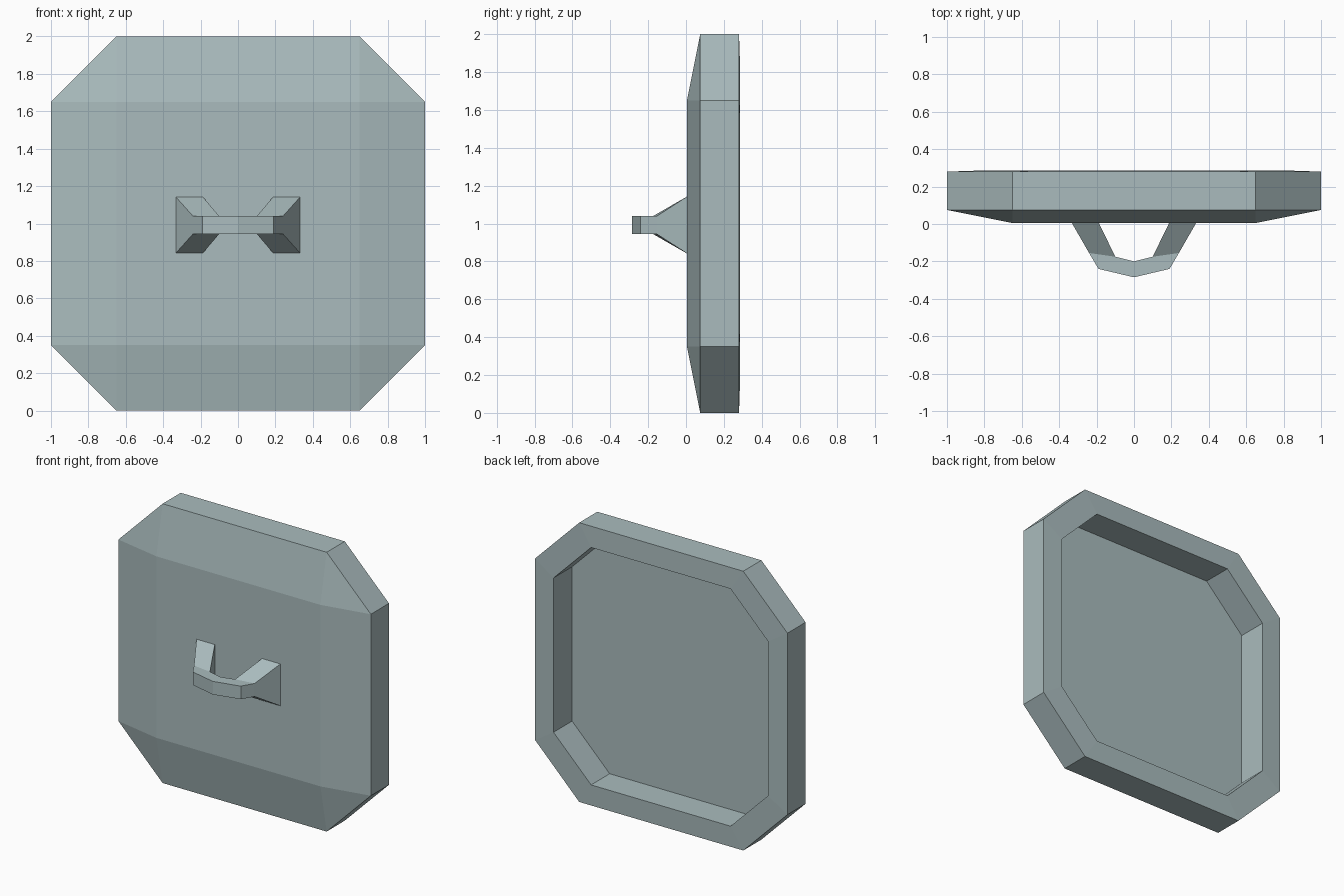
import bpy, bmesh

if "Cube" in bpy.data.objects:
    bpy.data.objects.remove(bpy.data.objects["Cube"])

grey = bpy.data.materials.new("blue grey metal")
grey.diffuse_color = (0.40, 0.50, 0.51, 1)
grey.use_nodes = True
grey.node_tree.nodes["Principled BSDF"].inputs["Base Color"].default_value = grey.diffuse_color


def finish(name, bm):
    bmesh.ops.recalc_face_normals(bm, faces=bm.faces)
    mesh = bpy.data.meshes.new(name)
    bm.to_mesh(mesh)
    bm.free()
    mesh.materials.append(grey)
    obj = bpy.data.objects.new(name, mesh)
    bpy.context.collection.objects.link(obj)
    return obj


def octagon(bm, scale, y):
    a, b = scale, 0.65 * scale
    pts = [(a, -b), (a, b), (b, a), (-b, a), (-a, b), (-a, -b), (-b, -a), (b, -a)]
    return [bm.verts.new((x, y, z + 1)) for x, z in pts]


def bridge(bm, r1, r2):
    n = len(r1)
    for i in range(n):
        j = (i + 1) % n
        bm.faces.new((r1[i], r1[j], r2[j], r2[i]))


# Hatch panel: bevelled front, straight side, back rim and recessed floor
bm = bmesh.new()
rings = [octagon(bm, s, y) for s, y in
         ((1, 0.075), (1, 0.28), (0.85, 0.285), (0.85, 0.075))]
for r1, r2 in zip(rings, rings[1:]):
    bridge(bm, r1, r2)
bm.faces.new(rings[-1])
outer = rings[0]
square = [bm.verts.new((x * 0.65, 0.005, 1 + z * 0.65))
          for x, z in ((1, -1), (1, 1), (-1, 1), (-1, -1))]
bm.faces.new(square)
for i in range(4):
    j = (i + 1) % 4
    bm.faces.new((outer[2 * i], outer[2 * i + 1], square[j], square[i]))
    bm.faces.new((outer[2 * i + 1], outer[(2 * i + 2) % 8], square[j]))
finish("hatch_panel", bm)

# Handle: flared feet joined by a bent grip, swept through inner/outer sections
half = [((0.19, 0.01), (0.335, 0.01), 0.153),
        ((0.10, -0.175), (0.24, -0.155), 0.047),
        ((0.10, -0.175), (0.19, -0.24), 0.047)]
mirrored = [((-i[0], i[1]), (-o[0], o[1]), h) for i, o, h in reversed(half)]
sections = half + [((0, -0.20), (0, -0.285), 0.047)] + mirrored
bm = bmesh.new()
rings = []
for inner, out, h in sections:
    rings.append([bm.verts.new((p[0], p[1], 0.992 + s * h))
                  for p, s in ((inner, -1), (out, -1), (out, 1), (inner, 1))])
for r1, r2 in zip(rings, rings[1:]):
    bridge(bm, r1, r2)
bm.faces.new(rings[0])
bm.faces.new(rings[-1])
bmesh.ops.remove_doubles(bm, verts=bm.verts, dist=0.0005)
finish("handle", bm)
